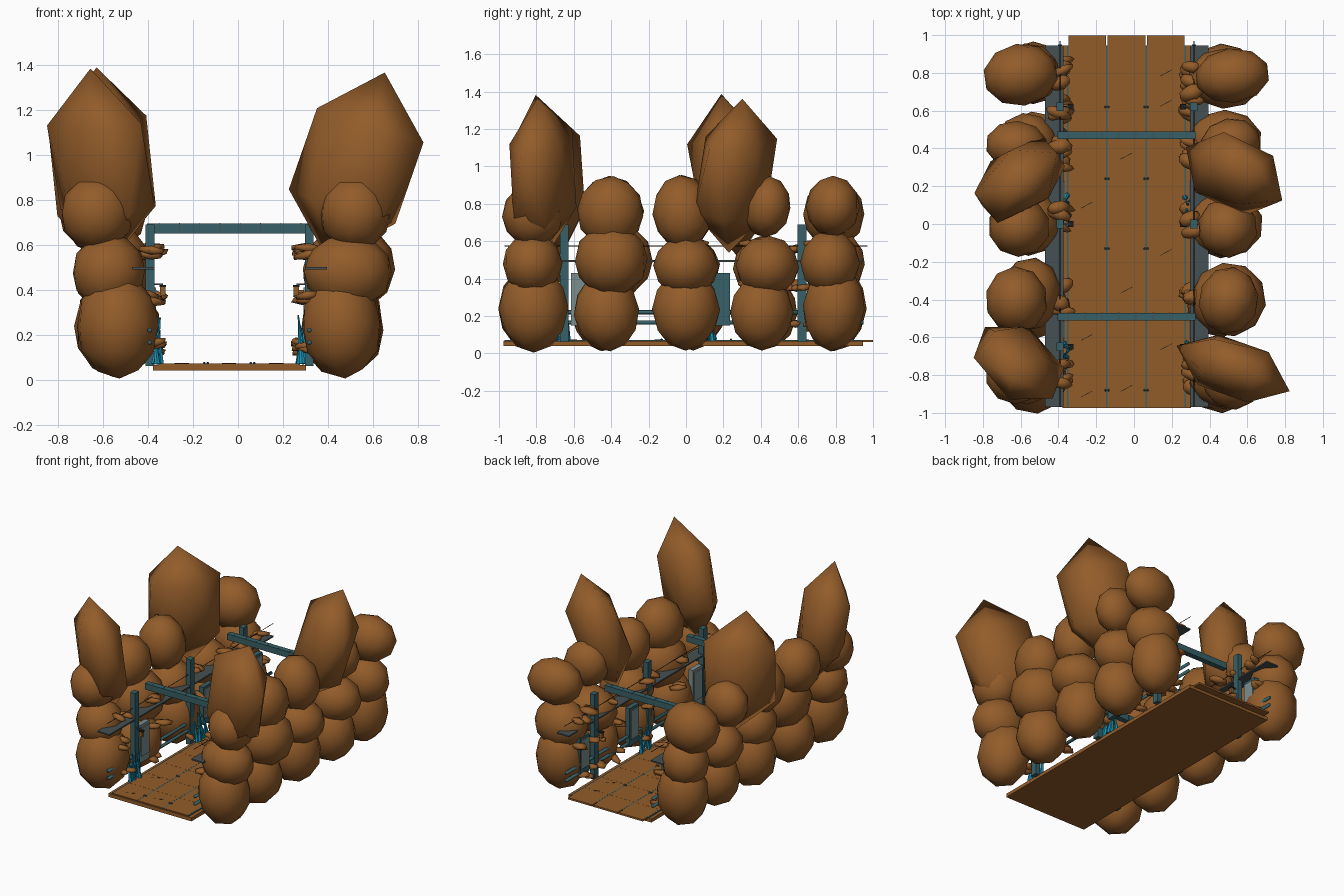
import bpy, bmesh, math, random
from mathutils import Matrix, Vector, Euler

if "Cube" in bpy.data.objects:
    bpy.data.objects.remove(bpy.data.objects["Cube"])

random.seed(4)

def material(name, rgb):
    m = bpy.data.materials.new(name)
    m.diffuse_color = (*rgb, 1)
    m.use_nodes = True
    m.node_tree.nodes["Principled BSDF"].inputs["Base Color"].default_value = m.diffuse_color
    return m

ROCK = material("brown rock", (0.29, 0.107, 0.023))
TEAL = material("teal metal", (0.037, 0.118, 0.135))
DARK = material("dark grey metal", (0.06, 0.08, 0.085))
PALE = material("pale grey panel", (0.2, 0.27, 0.27))
CYAN = material("cyan crystal", (0.01, 0.33, 0.52))
BLACK = material("black detail", (0.012, 0.012, 0.012))

def finish(name, bm, mat, smooth=False):
    me = bpy.data.meshes.new(name)
    bm.to_mesh(me)
    bm.free()
    for p in me.polygons:
        p.use_smooth = smooth
    me.materials.append(mat)
    ob = bpy.data.objects.new(name, me)
    bpy.context.collection.objects.link(ob)
    return ob

def place(loc, rot, size):
    """Turn about z first, then tilt about world y and x."""
    r = Euler([math.radians(a) for a in rot], 'ZYX').to_matrix().to_4x4()
    return Matrix.Translation(loc) @ r @ Matrix.Diagonal((*size, 1))

def add_box(bm, x, y, z):
    """Box from (min, max) ranges."""
    c = [(a[0] + a[1]) / 2 for a in (x, y, z)]
    s = [a[1] - a[0] for a in (x, y, z)]
    bmesh.ops.create_cube(bm, size=1, matrix=place(c, (0, 0, 0), s))

def box(name, mat, x, y, z):
    bm = bmesh.new()
    add_box(bm, x, y, z)
    return finish(name, bm, mat)

def boulder(name, loc, size, rot=(0, 0, 0), sub=2, mat=ROCK):
    bm = bmesh.new()
    bmesh.ops.create_icosphere(bm, subdivisions=sub, radius=1, matrix=place(loc, rot, size))
    return finish(name, bm, mat, True)

def rod(name, mat, x, z, r, y0, y1):
    bm = bmesh.new()
    bmesh.ops.create_cone(bm, cap_ends=True, segments=8, radius1=r, radius2=r, depth=y1 - y0,
                          matrix=place((x, (y0 + y1) / 2, z), (90, 0, 0), (1, 1, 1)))
    return finish(name, bm, mat, True)

# Floor slab and planks split into tiles
box("floor_slab", ROCK, (-0.378, 0.302), (-0.975, 0.945), (0.04, 0.066))
bm = bmesh.new()
for i in range(3):
    x0 = -0.346 + i * 0.207
    for j in range(10):
        y0 = -0.97 + j * 0.197
        add_box(bm, (x0, x0 + 0.199), (y0, y0 + 0.196), (0.06, 0.073))
finish("floor_tiles", bm, ROCK)

# Seams, rivets and cracks on the floor
bm = bmesh.new()
for x in (-0.35, -0.143, 0.064, 0.271):
    add_box(bm, (x - 0.004, x + 0.004), (-0.97, 0.945), (0.06, 0.0725))
finish("floor_seams", bm, TEAL)
bm = bmesh.new()
for x in (-0.143, 0.064):
    for y in (-0.88, -0.5, -0.13, 0.24, 0.62):
        for dx in (-0.008, 0.008):
            bmesh.ops.create_icosphere(bm, subdivisions=1, radius=0.007,
                                       matrix=Matrix.Translation((x + dx, y, 0.073)))
finish("floor_rivets", bm, DARK)
bm = bmesh.new()
for x, y in ((0.17, 0.8), (0.17, 0.64), (-0.04, 0.36), (-0.25, 0.1), (0.17, -0.15),
             (-0.04, -0.35), (-0.25, -0.6), (0.17, -0.65), (-0.25, -0.9), (-0.04, -0.87)):
    bmesh.ops.create_cube(bm, size=1, matrix=place((x, y, 0.0735), (0, 0, 28), (0.07, 0.003, 0.001)))
finish("floor_cracks", bm, BLACK)

# Cross beams with ribs
for y in (-0.49, 0.47):
    box("cross_beam", TEAL, (-0.405, 0.325), (y - 0.02, y + 0.02), (0.65, 0.695))
    bm = bmesh.new()
    for i in range(8):
        x = -0.35 + i * 0.09
        add_box(bm, (x - 0.002, x + 0.002), (y - 0.021, y + 0.021), (0.649, 0.696))
    finish("beam_seams", bm, DARK)

# Side walls: metalwork. s points outward, X is the inner wall line
for side, s, X in (("left", -1, -0.372), ("right", 1, 0.297)):
    def span(a, b):
        return tuple(sorted((X + s * a, X + s * b)))
    for y in (-0.65, 0.0, 0.62):
        box(side + "_post", TEAL, span(0, 0.038), (y - 0.023, y + 0.023), (0.06, 0.69))
    box(side + "_shelf", DARK, span(0, 0.098), (-0.97, 0.945), (0.49, 0.5))
    for z in (0.165, 0.22):
        rod(side + "_pipe", TEAL, X + s * 0.02, z, 0.011, -0.96, 0.95)
    rod(side + "_cable", BLACK, X + s * 0.02, 0.575, 0.002, -0.97, 0.97)
    for y, mat in ((-0.56, PALE), (0.18, TEAL), (0.76, TEAL)):
        box(side + "_panel", mat, span(0.0, 0.035), (y - 0.055, y + 0.055), (0.15, 0.43))
        box(side + "_panel_plate", PALE, span(-0.007, 0.0), (y - 0.045, y + 0.045), (0.2, 0.41))

    # Hanging lanterns
    for y in (-0.65, 0.0, 0.62):
        lx = X - s * 0.038
        box(side + "_lantern", ROCK, (lx - 0.012, lx + 0.012), (y - 0.012, y + 0.012), (0.375, 0.412))
        box(side + "_lantern_cap", BLACK, (lx - 0.015, lx + 0.015), (y - 0.015, y + 0.015), (0.412, 0.42))
        box(side + "_lantern_arm", DARK, tuple(sorted((lx, X))), (y - 0.004, y + 0.004), (0.42, 0.428))

    # Cyan crystal clusters at the foot of the wall
    for y in (-0.69, 0.08):
        bm = bmesh.new()
        for k in range(7):
            h = random.uniform(0.1, 0.22)
            bmesh.ops.create_cone(bm, cap_ends=True, segments=6, radius1=0.014, radius2=0.003, depth=h,
                matrix=place((X - s * random.uniform(0.005, 0.025), y + (k - 3) * 0.018, 0.07 + h / 2),
                             (random.uniform(-14, 14), random.uniform(-8, 8), 0), (1, 1, 1)))
        finish(side + "_crystals", bm, CYAN)

    # Small jagged stones poking into the corridor
    for y in (-0.8, -0.4, 0.03, 0.37, 0.63, 0.8):
        for z in (0.57, 0.36, 0.145):
            for k in range(2):
                boulder(side + "_wall_stone",
                        (X + s * random.uniform(0, 0.03), y + random.uniform(-0.07, 0.07),
                         z + random.uniform(-0.02, 0.02)),
                        (random.uniform(0.06, 0.085), random.uniform(0.025, 0.05), 0.021),
                        (0, random.uniform(-14, 14), random.uniform(-30, 30)), 1)

# Boulder walls: three stacked rows of five. Rows: (y, z, half y, half z)
rows = (
    ((-0.815, 0.24, 0.187, 0.235), (-0.425, 0.22, 0.176, 0.21), (0, 0.235, 0.182, 0.22),
     (0.405, 0.22, 0.17, 0.205), (0.79, 0.245, 0.166, 0.235)),
    ((-0.82, 0.48, 0.16, 0.17), (-0.40, 0.50, 0.197, 0.2), (0, 0.465, 0.176, 0.165),
     (0.435, 0.465, 0.17, 0.165), (0.77, 0.485, 0.16, 0.176)),
    ((-0.82, 0.74, 0.165, 0.17), (-0.405, 0.755, 0.18, 0.195), (-0.02, 0.755, 0.16, 0.2),
     (0.43, 0.785, 0.13, 0.165)),
)
xs = {"left": ((-0.535, 0.185), (-0.565, 0.165), (-0.61, 0.165)),
      "right": ((0.465, 0.178), (0.487, 0.2), (0.51, 0.16))}
for side in xs:
    for r, row in enumerate(rows):
        cx, hx = xs[side][r]
        for y, z, hy, hz in row:
            dy = 0 if side == "right" else random.uniform(-0.02, 0.03)
            boulder(side + "_boulder", (cx + random.uniform(-0.015, 0.015), y + dy, z), (hx, hy, hz),
                    (random.uniform(-6, 6), random.uniform(-6, 6), random.uniform(-10, 10)))
# Wider top stones at the rear end of both walls
boulder("right_rear_boulder", (0.52, 0.785, 0.785), (0.2, 0.145, 0.165), (0, 0, 6))
boulder("left_rear_boulder", (-0.60, 0.79, 0.745), (0.2, 0.165, 0.185), (0, 0, 8))

# Tall pointed crags, each flattened along one diagonal
boulder("front_right_crag", (0.525, -0.765, 0.95), (0.31, 0.17, 0.435), (4, 17, -24), 1)
boulder("rear_right_crag", (0.53, 0.265, 0.95), (0.29, 0.19, 0.43), (-5, 16, -36), 1)
boulder("front_left_crag", (-0.61, -0.735, 0.95), (0.285, 0.175, 0.44), (9, -6, -38), 1)
boulder("rear_left_crag", (-0.605, 0.235, 0.95), (0.295, 0.19, 0.44), (6, -3, 38), 1)
